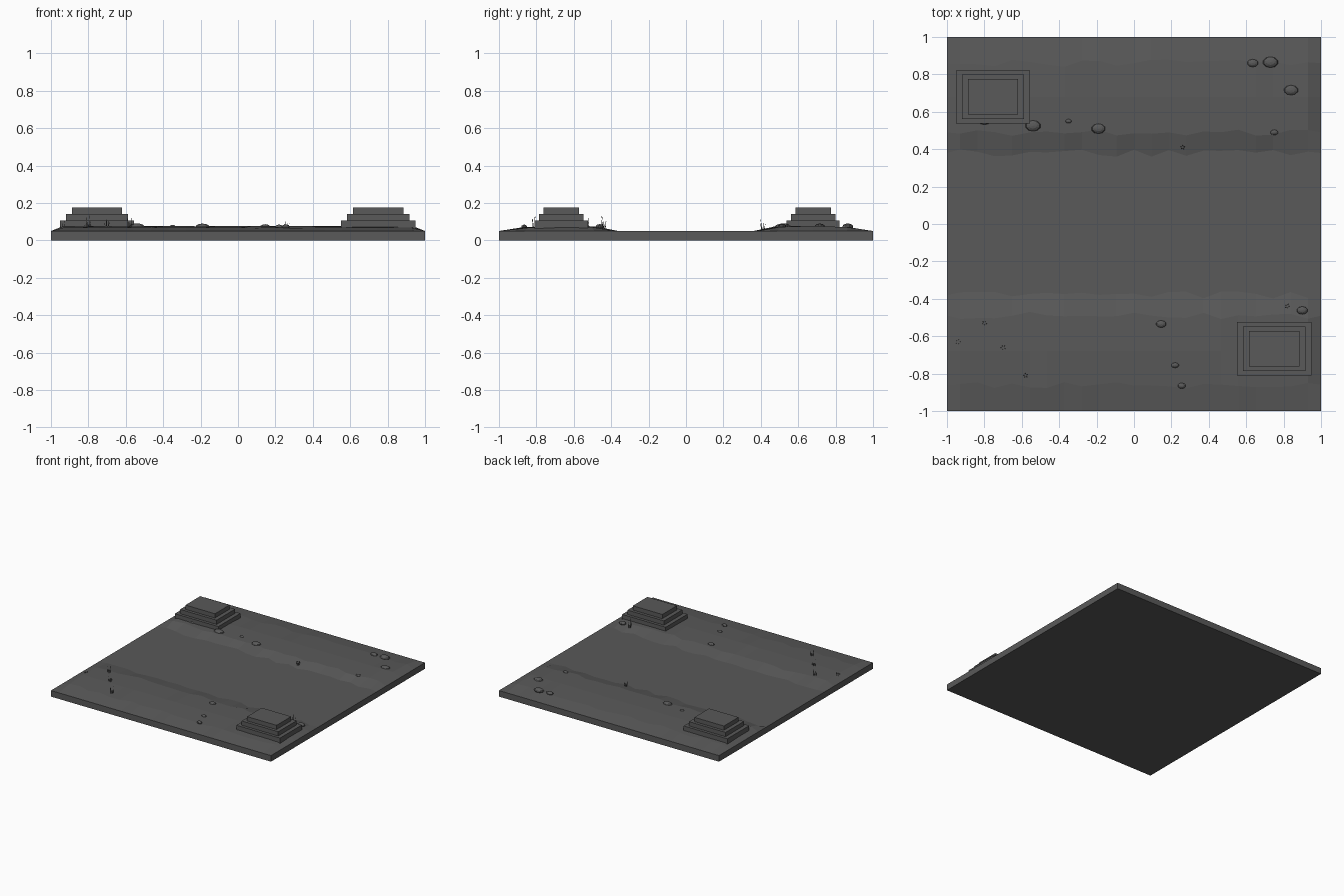
import bpy, bmesh, math, random
from mathutils import Vector, Matrix

if "Cube" in bpy.data.objects:
    bpy.data.objects.remove(bpy.data.objects["Cube"])

random.seed(4)
stone = bpy.data.materials.new("dark_grey_stone")
stone.diffuse_color = (0.1, 0.1, 0.1, 1)
stone.use_nodes = True
stone.node_tree.nodes["Principled BSDF"].inputs["Base Color"].default_value = stone.diffuse_color


def finish(bm, name):
    bmesh.ops.recalc_face_normals(bm, faces=bm.faces)
    me = bpy.data.meshes.new(name)
    bm.to_mesh(me)
    bm.free()
    me.materials.append(stone)
    ob = bpy.data.objects.new(name, me)
    bpy.context.collection.objects.link(ob)
    return ob


# Ground slab with a low rough bank on each side of a flat central channel
COLS = 20
BANK = [(0.38, 0.0, 0.02), (0.49, 0.023, 0.02), (0.68, 0.026, 0.0),
        (0.86, 0.018, 0.02), (1.0, 0.0, 0.0)]      # y, rise, wobble
rows = [(-y, h, w) for y, h, w in reversed(BANK)] + BANK
xs = [-1, -0.93] + [-0.93 + 1.86 * i / COLS for i in range(1, COLS)] + [0.93, 1]
bm = bmesh.new()
grid = []
for y, h, w in rows:
    line = []
    for i, x in enumerate(xs):
        edge = i in (0, len(xs) - 1)
        dy = 0 if edge else random.uniform(-w, w)
        dz = 0 if edge or h == 0 else h + random.uniform(-0.002, 0.002)
        line.append(bm.verts.new((x, y + dy, 0.05 + dz)))
    grid.append(line)
for a, b in zip(grid, grid[1:]):
    for i in range(len(xs) - 1):
        bm.faces.new((a[i], a[i + 1], b[i + 1], b[i]))
rim = [e for e in bm.edges if e.is_boundary]
skirt = bmesh.ops.extrude_edge_only(bm, edges=rim)["geom"]
for v in skirt:
    if isinstance(v, bmesh.types.BMVert):
        v.co.z = 0
bottom = [e for e in skirt if isinstance(e, bmesh.types.BMEdge)]
bmesh.ops.contextual_create(bm, geom=bottom)
finish(bm, "ground_slab")


# Stepped platforms in two opposite corners
def platform(name, x, y):
    bm = bmesh.new()
    for w, d, z0, z1 in [(0.396, 0.284, 0.04, 0.107),
                         (0.332, 0.238, 0.107, 0.142),
                         (0.268, 0.19, 0.142, 0.177)]:
        m = Matrix.Translation((x, y, (z0 + z1) / 2)) @ Matrix.Diagonal((w, d, z1 - z0, 1))
        bmesh.ops.create_cube(bm, size=1, matrix=m)
    finish(bm, name)


platform("back_platform", -0.753, 0.68)
platform("front_platform", 0.75, -0.667)

# Flat round stones lying on the banks: x, y, radius
STONES = [(0.635, 0.86, 0.03), (0.73, 0.865, 0.042), (0.84, 0.715, 0.04),
          (0.75, 0.49, 0.021), (-0.54, 0.525, 0.043), (-0.35, 0.55, 0.017),
          (-0.19, 0.51, 0.039), (-0.8, 0.555, 0.035), (0.145, -0.535, 0.028),
          (0.22, -0.755, 0.021), (0.255, -0.865, 0.022), (0.9, -0.462, 0.03)]
for n, (x, y, r) in enumerate(STONES):
    bm = bmesh.new()
    m = Matrix.Translation((x, y, 0.072)) @ Matrix.Diagonal((r, r * 0.7, 0.006 + r * 0.3, 1))
    bmesh.ops.create_uvsphere(bm, u_segments=10, v_segments=6, radius=1, matrix=m)
    finish(bm, f"stone_{n + 1}")

# Reed tufts of thin upright blades: x, y, tip height
REEDS = [(-0.94, -0.63, 0.11), (-0.80, -0.53, 0.14), (-0.70, -0.66, 0.132),
         (-0.58, -0.81, 0.14), (0.26, 0.41, 0.118), (0.82, -0.44, 0.14)]
for n, (x, y, top) in enumerate(REEDS):
    bm = bmesh.new()
    for k in range(5):
        a = k * math.tau / 5 + n
        out = Vector((math.cos(a), math.sin(a), 0))
        tall = top - 0.05 if k == 0 else (top - 0.05) * random.uniform(0.6, 0.9)
        base = Vector((x, y, 0.05)) + out * 0.006
        tip = base + out * 0.009 + Vector((0, 0, tall))
        foot = [bm.verts.new(base + 0.0035 * Vector((math.cos(t), math.sin(t), 0)))
                for t in (a, a + math.tau / 3, a + 2 * math.tau / 3)]
        peak = bm.verts.new(tip)
        bm.faces.new(foot)
        for i in range(3):
            bm.faces.new((foot[i], foot[(i + 1) % 3], peak))
    finish(bm, f"reed_tuft_{n + 1}")
